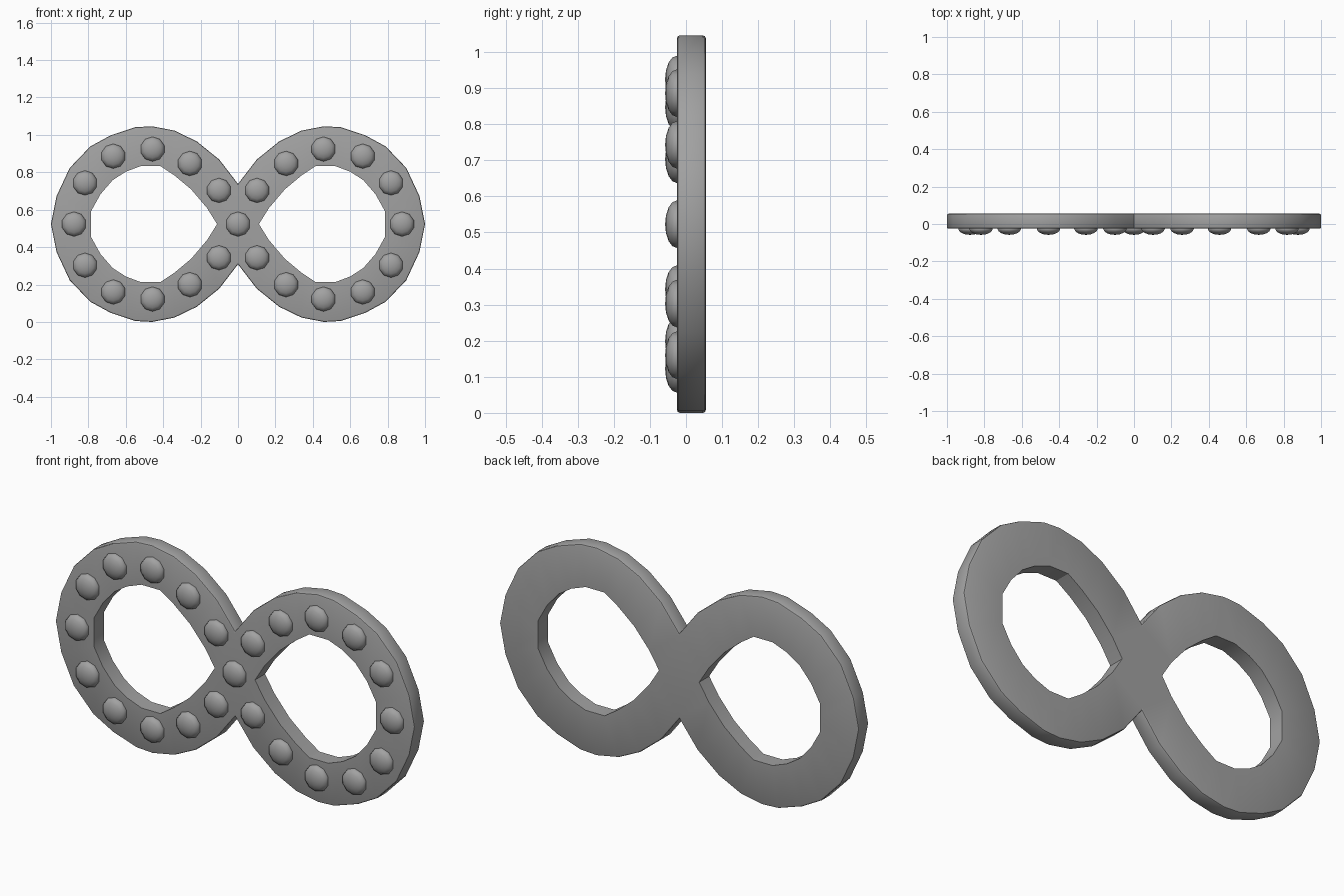
import bpy, bmesh, math
from mathutils import Vector, Matrix

cube = bpy.data.objects.get("Cube")
if cube:
    bpy.data.objects.remove(cube, do_unlink=True)

MID_Z = 0.523
FRONT, BACK = -0.025, 0.055
LOBE_X = 0.48

grey = bpy.data.materials.new("metal grey")
grey.use_nodes = True
colour = (0.36, 0.36, 0.36, 1)
grey.diffuse_color = colour
grey.node_tree.nodes["Principled BSDF"].inputs["Base Color"].default_value = colour


def finish(bm, name, angle):
    mesh = bpy.data.meshes.new(name)
    bm.to_mesh(mesh)
    bm.free()
    mesh.materials.append(grey)
    obj = bpy.data.objects.new(name, mesh)
    bpy.context.collection.objects.link(obj)
    bpy.ops.object.select_all(action='DESELECT')
    obj.select_set(True)
    bpy.context.view_layer.objects.active = obj
    bpy.ops.object.shade_smooth_by_angle(angle=math.radians(angle))
    return obj


# Upper half of one loop, from the crossing to the far end (x, height above middle)
outer = [(0, .215), (.1, .345), (.22, .442), (.34, .5), (.46, .523), (.55, .518),
         (.68, .475), (.79, .415), (.9, .3), (.97, .15), (1, 0)]
inner = [(.112, 0), (.165, .085), (.25, .185), (.34, .26), (.415, .31), (.52, .31),
         (.6, .28), (.67, .235), (.735, .16), (.785, .07), (.785, 0)]

# Figure-eight band: quarter strips mirrored four ways plus a diamond at the crossing
bm = bmesh.new()


def face(points):
    bm.faces.new([bm.verts.new((x, FRONT, MID_Z + z)) for x, z in points])


for sx in (1, -1):
    for sz in (1, -1):
        for i in range(len(outer) - 1):
            quad = [outer[i], outer[i + 1], inner[i + 1], inner[i]]
            face([(sx * x, sz * z) for x, z in quad])
notch, tip = outer[0][1], inner[0][0]
face([(0, notch), (tip, 0), (0, -notch), (-tip, 0)])
bmesh.ops.remove_doubles(bm, verts=bm.verts, dist=0.0001)
bmesh.ops.recalc_face_normals(bm, faces=bm.faces)
grown = bmesh.ops.extrude_face_region(bm, geom=bm.faces[:], use_keep_orig=True)
moved = [v for v in grown["geom"] if isinstance(v, bmesh.types.BMVert)]
bmesh.ops.translate(bm, verts=moved, vec=(0, BACK - FRONT, 0))
bmesh.ops.recalc_face_normals(bm, faces=bm.faces)
bm.normal_update()

# Soften only the outer rims
rims = []
for e in bm.edges:
    walls = [f for f in e.link_faces if abs(f.normal.y) < 0.5]
    if len(walls) == 1 and len(e.link_faces) == 2:
        mid = (e.verts[0].co + e.verts[1].co) / 2
        centre = Vector((math.copysign(LOBE_X, mid.x), mid.y, MID_Z))
        if walls[0].normal.dot(mid - centre) > 0:
            rims.append(e)
bmesh.ops.bevel(bm, geom=rims, offset=0.008, segments=2, profile=0.5, affect='EDGES')
finish(bm, "figure_eight_band", 30)

# Domed studs along the band
studs = [(.877, 0), (.818, .22), (.667, .363), (.457, .401), (.257, .324), (.102, .18)]
places = {(0, 0)}
for x, z in studs:
    places |= {(sx * x, sz * z) for sx in (1, -1) for sz in (1, -1)}
for n, (x, z) in enumerate(sorted(places), 1):
    bm = bmesh.new()
    place = (Matrix.Translation((x, FRONT, MID_Z + z))
             @ Matrix.Diagonal((.066, .033, .066, 1))
             @ Matrix.Rotation(math.pi / 2, 4, 'X'))
    bmesh.ops.create_uvsphere(bm, u_segments=10, v_segments=8, radius=1, matrix=place)
    finish(bm, f"stud_{n}", 60)
